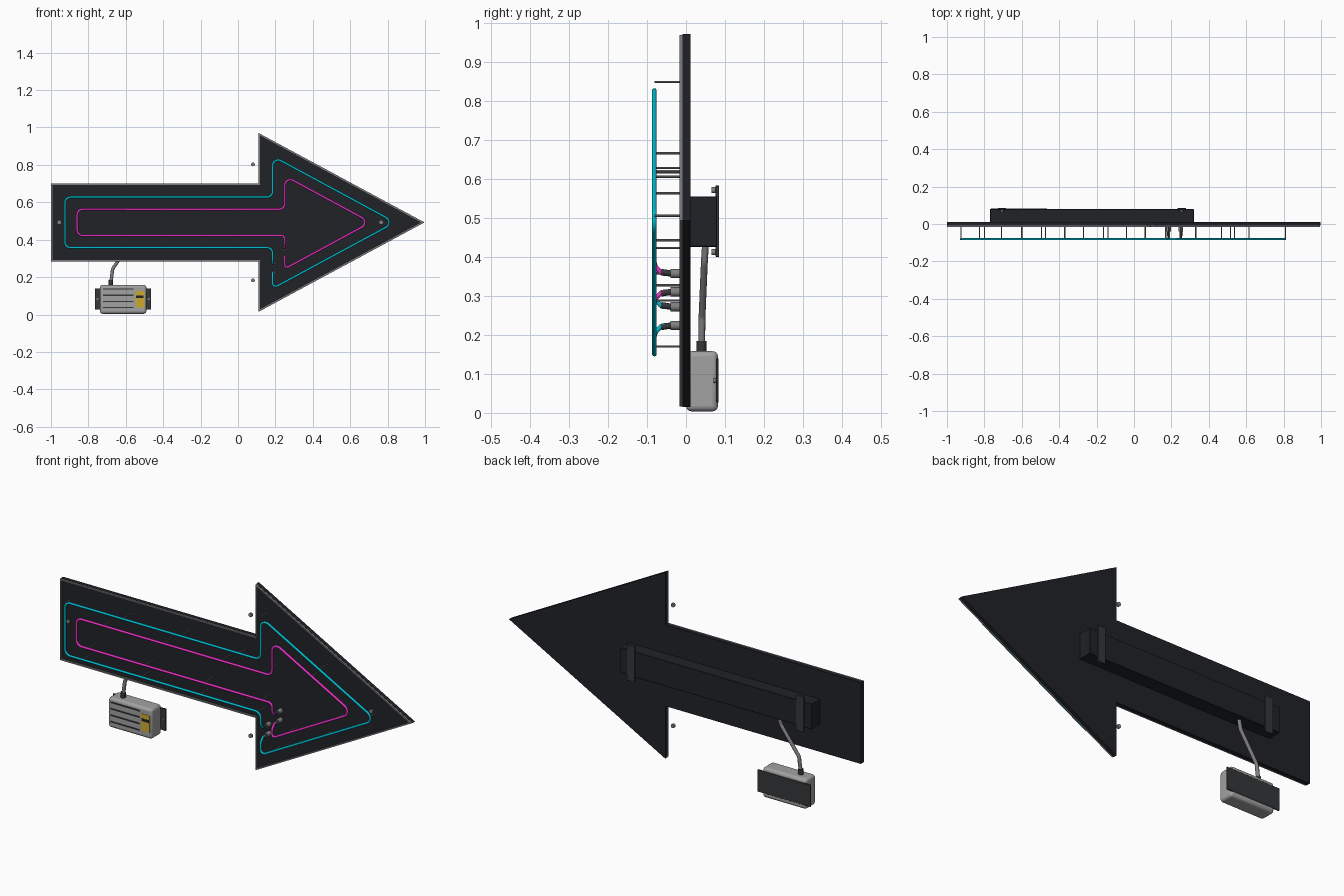
import bpy, bmesh, math
from mathutils import Vector

if "Cube" in bpy.data.objects:
    bpy.data.objects.remove(bpy.data.objects["Cube"])

MID = 0.4925      # height of the arrow's axis
TUBE_Y = -0.081   # depth of the glowing tubes


def material(name, rgb):
    m = bpy.data.materials.new(name)
    m.diffuse_color = (*rgb, 1)
    m.use_nodes = True
    m.node_tree.nodes["Principled BSDF"].inputs["Base Color"].default_value = m.diffuse_color
    return m


BLACK = material("black", (0.014, 0.016, 0.02))
DARK = material("dark", (0.035, 0.038, 0.042))
STEEL = material("steel", (0.22, 0.22, 0.22))
CASE = material("case", (0.36, 0.36, 0.36))
CYAN = material("cyan", (0.0, 0.5, 0.62))
PINK = material("magenta", (0.8, 0.03, 0.55))
YELLOW = material("yellow", (0.6, 0.4, 0.03))


def finish(ob, name, mat, bevel=0.0, segs=1, smooth=False):
    ob.name = name
    ob.data.materials.append(mat)
    if bevel:
        b = ob.modifiers.new("bevel", "BEVEL")
        b.width, b.segments = bevel, segs
    if smooth:
        bpy.ops.object.select_all(action='DESELECT')
        ob.select_set(True)
        bpy.context.view_layer.objects.active = ob
        bpy.ops.object.shade_smooth_by_angle(angle=math.radians(35))
    return ob


def box(name, x, y, z, mat, bevel=0.0, segs=1):
    """Box from (min, max) ranges."""
    r = (x, y, z)
    bpy.ops.mesh.primitive_cube_add(size=1, location=[(a + b) / 2 for a, b in r])
    ob = bpy.context.object
    ob.scale = [b - a for a, b in r]
    bpy.ops.object.transform_apply(location=False, rotation=False, scale=True)
    return finish(ob, name, mat, bevel, segs, segs > 1)


def rod(name, a, b, r, mat, verts=16):
    """Cylinder between two points."""
    a, b = Vector(a), Vector(b)
    bpy.ops.mesh.primitive_cylinder_add(vertices=verts, radius=r, depth=(b - a).length,
                                        location=(a + b) / 2)
    ob = bpy.context.object
    ob.rotation_euler = (b - a).to_track_quat('Z', 'Y').to_euler()
    return finish(ob, name, mat, smooth=True)


def rounded(points, r, n=8):
    """Polyline with circular fillets at its inner corners."""
    p = [Vector(q) for q in points]
    out = [p[0]]
    for a, v, b in zip(p, p[1:], p[2:]):
        u, w = a - v, b - v
        half = u.angle(w) / 2
        d = min(r / math.tan(half), 0.45 * u.length, 0.45 * w.length)
        s, e, k = v + u.normalized() * d, v + w.normalized() * d, math.sin(half)
        for i in range(n + 1):
            t = i / n
            c = ((1 - t) ** 2, 2 * k * t * (1 - t), t * t)
            out.append((s * c[0] + v * c[1] + e * c[2]) / sum(c))
    return out + [p[-1]]


def tube(name, points, radius, fillet, mat):
    cu = bpy.data.curves.new(name, 'CURVE')
    cu.dimensions = '3D'
    cu.bevel_depth, cu.bevel_resolution, cu.use_fill_caps = radius, 3, True
    pts = rounded(points, fillet)
    sp = cu.splines.new('POLY')
    sp.points.add(len(pts) - 1)
    for q, v in zip(sp.points, pts):
        q.co = (*v, 1)
    ob = bpy.data.objects.new(name, cu)
    bpy.context.collection.objects.link(ob)
    return finish(ob, name, mat)


def inset(points, d):
    """Offset a clockwise outline inwards by d."""
    out, n = [], len(points)
    for i in range(n):
        a, v, b = (Vector(points[(i + k) % n]) for k in (-1, 0, 1))
        u, w = (v - a).normalized(), (b - v).normalized()
        n1, n2 = Vector((u.y, -u.x)), Vector((w.y, -w.x))
        out.append(v + (n1 + n2) * (d / (1 + n1.dot(n2))))
    return out


def plate(name, outer, y0, y1, mat, inner=None):
    """Extrude an x-z outline from y0 to y1; with an inner outline it is a ring."""
    bm = bmesh.new()

    def loop(pts, y):
        return [bm.verts.new((p[0], y, p[1])) for p in pts]
    n = len(outer)
    if inner:
        rings = [loop(outer, y0), loop(outer, y1), loop(inner, y1), loop(inner, y0)]
        pairs = list(zip(rings, rings[1:] + rings[:1]))
    else:
        rings = [loop(outer, y0), loop(outer, y1)]
        pairs = [rings]
        for r in rings:
            bm.faces.new(r)
    for s, t in pairs:
        for i in range(n):
            j = (i + 1) % n
            bm.faces.new((s[i], s[j], t[j], t[i]))
    bmesh.ops.recalc_face_normals(bm, faces=bm.faces)
    me = bpy.data.meshes.new(name)
    bm.to_mesh(me)
    bm.free()
    ob = bpy.data.objects.new(name, me)
    bpy.context.collection.objects.link(ob)
    return finish(ob, name, mat)


# arrow panel with raised metal trim
arrow = [(-1, MID - 0.2085), (-1, MID + 0.2085), (0.11, MID + 0.2085), (0.11, MID + 0.478),
         (0.997, MID), (0.11, MID - 0.478), (0.11, MID - 0.2085)]
plate("arrow_panel", arrow, -0.009, 0.011, BLACK)
plate("panel_trim", inset(arrow, 0.001), -0.017, -0.007, STEEL, inset(arrow, 0.008))


# glass tubes, each ending in two electrodes set into the panel
def neon(name, left, right, tip, half, z_a, z_b, mat):
    h = (tip - right) * 0.54
    outline = [(right, z_a + 0.02), (right, MID - half), (left, MID - half), (left, MID + half),
               (right, MID + half), (right, MID + h), (tip, MID), (right, MID - h),
               (right, z_b - 0.02)]
    pts = [(right, -0.05, z_a), (right, -0.062, z_a)]
    pts += [(x, TUBE_Y, z) for x, z in outline]
    pts += [(right, -0.062, z_b), (right, -0.05, z_b)]
    tube(name + "_tube", pts, 0.006, 0.03, mat)
    for z, s in ((z_a, 1), (z_b, -1)):
        rod(name + "_electrode_socket", (right, -0.009, z), (right, -0.04, z), 0.012, STEEL, 24)
        rod(name + "_electrode_sleeve", (right, -0.038, z),
            (right, -0.064, z + s * 0.004), 0.008, DARK)


neon("outer", -0.925, 0.185, 0.84, 0.135, 0.272, 0.224, CYAN)
neon("inner", -0.86, 0.25, 0.71, 0.07, 0.357, 0.31, PINK)

# thin tube standoffs
OUTER_POSTS = [(0.17, 0.3575), (-0.163, 0.3575), (-0.495, 0.3575), (-0.826, 0.3575),
               (-0.925, 0.62), (-0.6, 0.6275), (-0.27, 0.6275), (0.06, 0.6275),
               (0.185, 0.848), (0.516, 0.665), (0.81, 0.505), (0.537, 0.327), (0.245, 0.17)]
INNER_POSTS = [(0.19, 0.4225), (-0.14, 0.4225), (-0.473, 0.4225), (-0.8, 0.4225),
               (-0.709, 0.5625), (-0.37, 0.5625), (-0.04, 0.5625),
               (0.25, 0.605), (0.468, 0.617), (0.615, 0.442), (0.33, 0.288)]
for x, z in OUTER_POSTS + INNER_POSTS:
    rod("tube_standoff", (x, -0.008, z), (x, TUBE_Y, z), 0.003, STEEL, 8)

# panel mounting screws
for x, z in ((0.08, MID + 0.31), (0.08, MID - 0.31), (-0.955, MID), (0.765, MID)):
    rod("panel_screw", (x, -0.016, z), (x, -0.005, z), 0.01, STEEL)

# rear raceway with two wall straps
box("rear_raceway", (-0.77, 0.32), (0.01, 0.08), (0.425, 0.555), BLACK, 0.002)
for x in (-0.705, 0.255):
    box("wall_strap", (x - 0.022, x + 0.022), (0.076, 0.085), (0.4, 0.583), DARK, 0.001)
    for z in (0.412, 0.571):
        rod("strap_screw", (x, 0.065, z), (x, 0.078, z), 0.008, STEEL)

# power supply: case, back plate, cooling ribs and warning label
box("power_case", (-0.738, -0.49), (0.0, 0.082), (0.004, 0.158), CASE, 0.014, 4)
box("power_back_plate", (-0.765, -0.464), (0.077, 0.0835), (0.027, 0.14), DARK, 0.001)
for x in (-0.752, -0.477):
    rod("back_plate_screw", (x, 0.07, 0.083), (x, 0.079, 0.083), 0.006, STEEL)
for i in range(4):
    z = 0.037 + i * 0.033
    box("case_rib", (-0.722, -0.56), (-0.003, 0.003), (z - 0.003, z + 0.003), DARK)
box("warning_label", (-0.549, -0.5), (-0.002, 0.002), (0.038, 0.125), YELLOW)
box("label_mark", (-0.545, -0.505), (-0.003, 0.001), (0.088, 0.102), BLACK)

# cable from the raceway down to the power supply
rod("cable_gland", (-0.68, 0.04, 0.15), (-0.68, 0.04, 0.184), 0.013, DARK, 12)
tube("power_cable", [(-0.56, 0.05, 0.435), (-0.572, 0.047, 0.385), (-0.67, 0.041, 0.245),
                     (-0.68, 0.04, 0.165)], 0.009, 0.04, STEEL)
